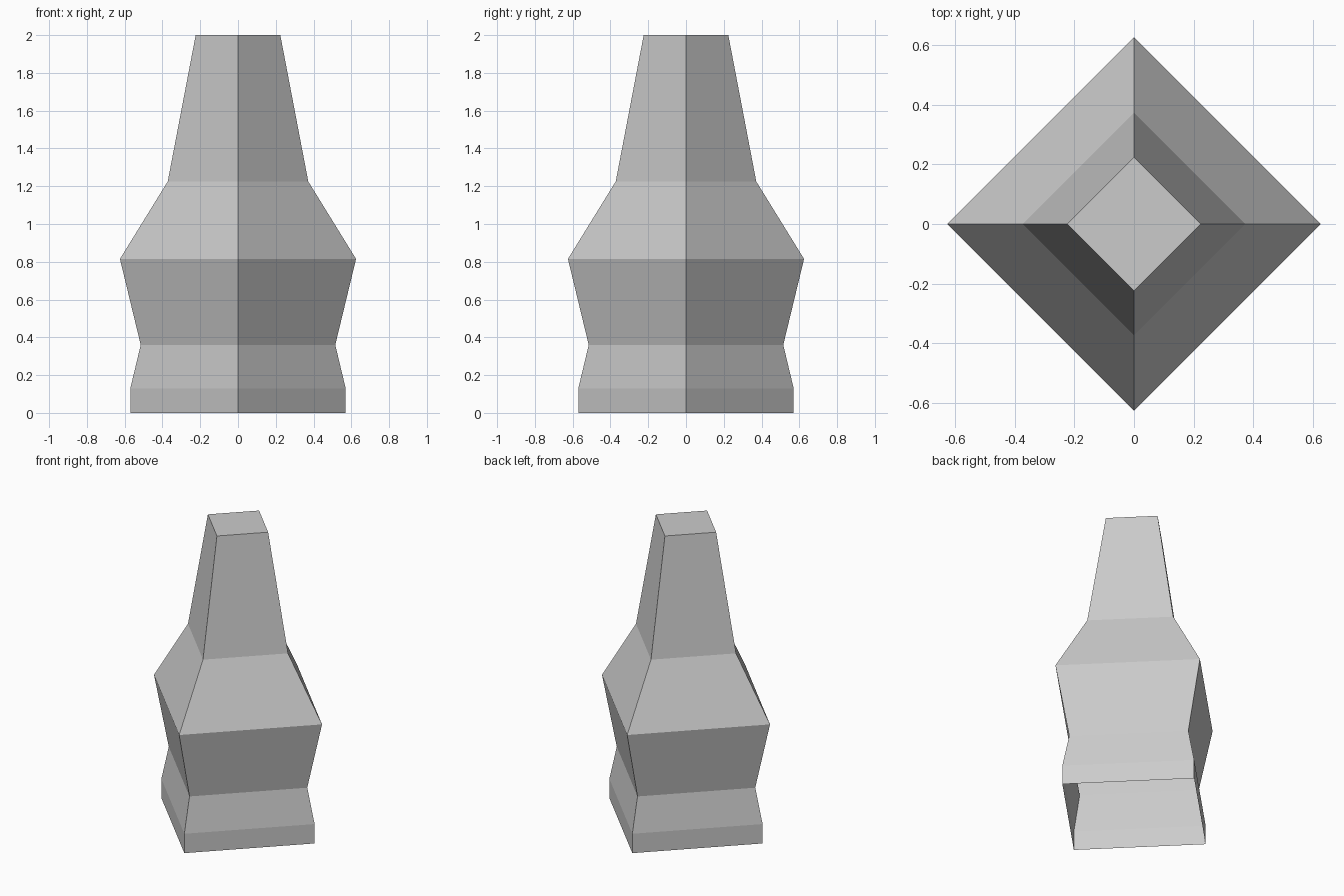
import bpy
import bmesh
from math import cos, sin, pi

cube = bpy.data.objects.get("Cube")
if cube:
    bpy.data.objects.remove(cube, do_unlink=True)

# Plain grey material
grey = bpy.data.materials.new("light_grey")
grey.use_nodes = True
colour = (0.6, 0.6, 0.6, 1)
grey.diffuse_color = colour
grey.node_tree.nodes["Principled BSDF"].inputs["Base Color"].default_value = colour

# Profile as (corner radius, height): plinth, waist, shoulder, neck, tip
PROFILE = [(0.57, 0), (0.57, 0.13), (0.515, 0.36),
           (0.625, 0.815), (0.372, 1.225), (0.224, 2)]
SIDES = 4


def add_ring(bm, radius, height):
    angles = [2 * pi * i / SIDES for i in range(SIDES)]
    return [bm.verts.new((radius * cos(a), radius * sin(a), height)) for a in angles]


# Four-sided shell, open underneath and capped on top
bm = bmesh.new()
rings = [add_ring(bm, r, z) for r, z in PROFILE]
for low, high in zip(rings, rings[1:]):
    for i in range(SIDES):
        j = (i + 1) % SIDES
        bm.faces.new((low[i], low[j], high[j], high[i]))
bm.faces.new(rings[-1])

mesh = bpy.data.meshes.new("tapered_pillar")
bm.to_mesh(mesh)
bm.free()
mesh.materials.append(grey)
pillar = bpy.data.objects.new("tapered_pillar", mesh)
bpy.context.collection.objects.link(pillar)
